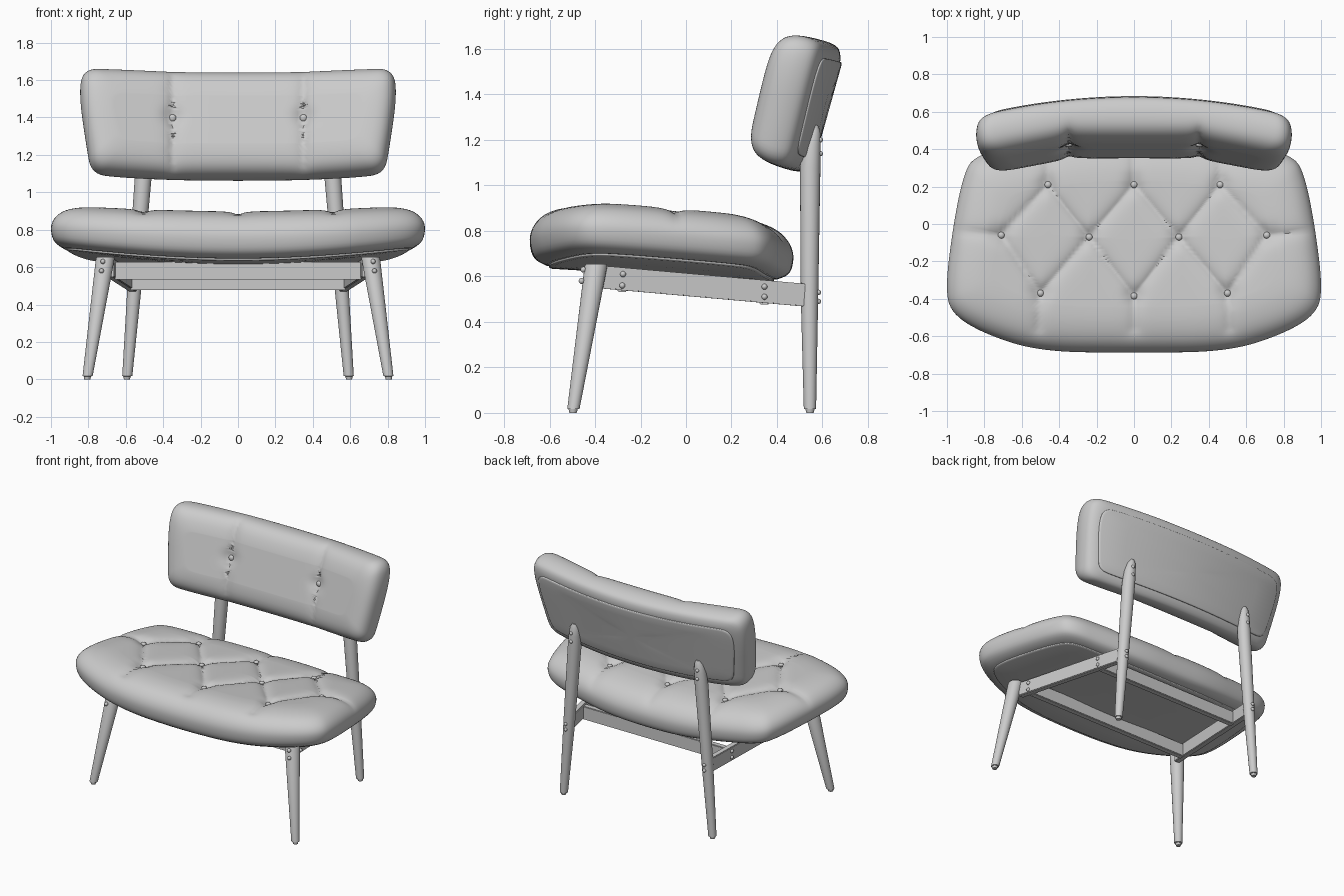
import bpy, bmesh, math
from mathutils import Vector

if "Cube" in bpy.data.objects:
    bpy.data.objects.remove(bpy.data.objects["Cube"])

grey = bpy.data.materials.new("soft_grey")
grey.use_nodes = True
GREY = (0.6, 0.6, 0.6, 1)
grey.diffuse_color = GREY
grey.node_tree.nodes["Principled BSDF"].inputs["Base Color"].default_value = GREY


def finish(name, bm, angle=40):
    bmesh.ops.recalc_face_normals(bm, faces=bm.faces)
    mesh = bpy.data.meshes.new(name)
    bm.to_mesh(mesh)
    bm.free()
    mesh.materials.append(grey)
    ob = bpy.data.objects.new(name, mesh)
    bpy.context.collection.objects.link(ob)
    bpy.ops.object.select_all(action='DESELECT')
    bpy.context.view_layer.objects.active = ob
    ob.select_set(True)
    bpy.ops.object.shade_smooth_by_angle(angle=math.radians(angle))
    return ob


def soften(points, closed, rounds=4):
    """Corner-cutting curve through a control polygon."""
    pts = [Vector(p) for p in points]
    for _ in range(rounds):
        ends = zip(pts, pts[1:] + pts[:1]) if closed else zip(pts, pts[1:])
        cut = [q for a, b in ends for q in (a.lerp(b, .25), a.lerp(b, .75))]
        pts = cut if closed else [pts[0]] + cut[1:-1] + [pts[-1]]
    return pts


def resample(pts, n):
    """Even spacing around a closed curve."""
    loop = pts + pts[:1]
    lengths = [(b - a).length for a, b in zip(loop, loop[1:])]
    step, out, i, start = sum(lengths) / n, [], 0, 0
    for k in range(n):
        while start + lengths[i] < k * step:
            start += lengths[i]
            i += 1
        out.append(loop[i].lerp(loop[i + 1], (k * step - start) / lengths[i]))
    return out


def symmetric(half):
    return half + [(-x, y) for x, y in reversed(half) if x > 0]


def skin(bm, rings):
    """Join rings of vertices; a ring of one vertex closes an end."""
    for a, b in zip(rings, rings[1:]):
        n = max(len(a), len(b))
        for i in range(n):
            j = (i + 1) % n
            if len(a) == 1:
                bm.faces.new((a[0], b[i], b[j]))
            elif len(b) == 1:
                bm.faces.new((a[i], a[j], b[0]))
            else:
                bm.faces.new((a[i], a[j], b[j], b[i]))


def pad(name, outline, profile, place, n, fill):
    """Pillow: outline inset by the (inset, height) profile, then filled in rings."""
    ring = resample(soften(symmetric(outline), True), n)
    ys = [p.y for p in ring]
    cy, hh = (max(ys) + min(ys)) / 2, (max(ys) - min(ys)) / 2
    hw = max(p.x for p in ring)
    levels = [(1 - d / hw, 1 - d / hh, h) for d, h in soften(profile, False, 2)]
    low, top = levels[0], levels[-1]
    levels = ([(low[0] * k / 8, low[1] * k / 8, low[2]) for k in range(8)] + levels
              + [(top[0] * k / fill, top[1] * k / fill, top[2]) for k in range(fill - 1, -1, -1)])
    bm = bmesh.new()
    rings = []
    for sx, sy, h in levels:
        pts = ring if sx > 0 else [Vector((0, cy))]
        rings.append([bm.verts.new(place(p.x * sx, cy + (p.y - cy) * sy, h)) for p in pts])
    skin(bm, rings)
    return finish(name, bm, 50)


def tuft(x, y, seams, buttons, width):
    """Depth of the stitched creases and button dimples."""
    p, best = Vector((x, y)), 9
    for a, b in seams:
        a, d = Vector(a), Vector(b) - Vector(a)
        t = min(1, max(0, (p - a).dot(d) / d.length_squared))
        best = min(best, (p - a - d * t).length)
    near = min((p - Vector(b)).length for b in buttons)
    return .022 * math.exp(-best / width) + .018 * math.exp(-(near / .05) ** 2)


def ball(name, pos, r, squash=(1, 1, 1)):
    bm = bmesh.new()
    bmesh.ops.create_uvsphere(bm, u_segments=16, v_segments=8, radius=r)
    bmesh.ops.scale(bm, vec=squash, verts=bm.verts)
    bmesh.ops.translate(bm, vec=pos, verts=bm.verts)
    return finish(name, bm)


def turned(name, stations, sides=24):
    """Round tapered post through (x, y, z, radius) stations."""
    bm = bmesh.new()
    rings = [[bm.verts.new((x + r * math.cos(k * math.tau / sides),
                            y + r * math.sin(k * math.tau / sides), z))
              for k in range(sides)] for x, y, z, r in stations]
    skin(bm, rings)
    bm.faces.new(rings[0])
    bm.faces.new(rings[-1])
    return finish(name, bm)


def board(name, a, b, height, thick):
    """Plank standing on edge between two centre points."""
    a, b = Vector(a), Vector(b)
    side = (b - a).cross(Vector((0, 0, 1))).normalized() * thick / 2
    up = Vector((0, 0, height / 2))
    bm = bmesh.new()
    ends = [[bm.verts.new(p + s * side + u * up) for s, u in ((1, 1), (1, -1), (-1, -1), (-1, 1))]
            for p in (a, b)]
    skin(bm, ends)
    for e in ends:
        bm.faces.new(e)
    bmesh.ops.bevel(bm, geom=bm.edges[:], offset=.004, segments=2, affect='EDGES')
    return finish(name, bm)


# Seat: dished cushion with diamond tufting
back_row = [(-.46, .21), (0, .21), (.46, .21)]
mid_row = [(-.71, -.06), (-.24, -.07), (.24, -.07), (.71, -.06)]
front_row = [(-.5, -.37), (0, -.385), (.5, -.37)]
seat_buttons = back_row + mid_row + front_row
seat_seams = [(p, mid_row[i + k]) for row in (back_row, front_row)
              for i, p in enumerate(row) for k in (0, 1)]
seat_seams += [(p, (p[0], .42)) for p in back_row]
seat_seams += [(p, (p[0] * 1.02, -.56)) for p in front_row]
seat_seams += [(p, (math.copysign(.99, p[0]), -.035)) for p in (mid_row[0], mid_row[-1])]


def seat_place(x, y, h):
    bottom = .61 - .06 * y + .075 * (x / .95) ** 2
    top = .895 - .07 * (y + .4) + .042 * (x / .9) ** 2
    z = bottom + (top - bottom) * h
    if h > .5:
        z -= tuft(x, y, seat_seams, seat_buttons, .03) * (2 * h - 1)
    return Vector((x, y, z))


seat_outline = [(0, -.69), (.5, -.685), (.8, -.59), (.98, -.48), (1.01, -.34), (.97, -.02),
                (.92, .24), (.86, .37), (.6, .42), (.3, .47), (0, .475)]
seat_profile = [(.075, 0), (.015, .1), (-.002, .4), (.012, .62), (.05, .8), (.1, .91),
                (.17, .98), (.24, 1)]
pad("seat_cushion", seat_outline, seat_profile, seat_place, 240, 40)
pad("seat_base_panel", seat_outline, [(.09, .03), (.085, -.03), (.1, -.045)], seat_place, 120, 4)
for p in seat_buttons:
    ball("seat_button", seat_place(*p, 1) + Vector((0, 0, .008)), .018, (1, 1, .7))

# Backrest: tilted, curved cushion with two stitched lines
TILT = math.radians(15.6)
back_buttons = [(-.35, .017), (.35, .017)]
back_seams = [((x, -.3), (x, .3)) for x, _ in back_buttons]


def back_place(x, v, h):
    rear = .237 - .09 * (x / .78) ** 2
    face = .005 - .075 * max(0, abs(x) - .33) / .37
    w = rear + (face - rear) * h
    if h > .5:
        w += tuft(x, v, back_seams, back_buttons, .025) * (2 * h - 1)
    v += 1.445
    return Vector((x, math.sin(TILT) * v + math.cos(TILT) * w,
                   math.cos(TILT) * v - math.sin(TILT) * w))


back_outline = [(0, .295), (.7, .295), (.83, .285), (.852, .15), (.81, -.15), (.785, -.28),
                (.66, -.295), (0, -.295)]
back_profile = [(.06, 0), (.012, .08), (-.002, .35), (.01, .65), (.04, .84), (.09, .95), (.16, 1)]
pad("backrest_cushion", back_outline, back_profile, back_place, 240, 30)
pad("backrest_rear_panel", back_outline, [(.075, .04), (.07, -.03), (.085, -.045)], back_place, 120, 4)
for p in back_buttons:
    ball("backrest_button", back_place(*p, 1) + Vector((0, -.008, 0)), .02, (1, .7, 1))

# Frame: legs, side rails and screws, mirrored left and right
for s, side in ((1, "left"), (-1, "right")):
    turned("front_leg_" + side, [
        (s * .806, -.497, 0, .016), (s * .805, -.496, .016, .02), (s * .804, -.495, .018, .027),
        (s * .71, -.396, .645, .05), (s * .709, -.395, .655, .046)])
    turned("rear_leg_" + side, [
        (s * .594, .545, 0, .016), (s * .593, .545, .016, .02), (s * .592, .545, .018, .027),
        (s * .553, .543, .5, .038), (s * .507, .546, 1.08, .045), (s * .5, .552, 1.18, .04),
        (s * .495, .56, 1.24, .03), (s * .493, .566, 1.265, .014)])
    board("side_rail_" + side, (s * .685, -.37, .597), (s * .56, .53, .517), .1, .042)
    for z in (.63, .58):
        ball("front_leg_screw", (s * (.727 + (.6 - z) * .15), -.4 - (.655 - z) * .16 - .047, z), .013)
    for z in (.53, .49):
        ball("rear_leg_screw", (s * .553, .582, z), .012)
    for z in (1.2, 1.14):
        ball("backrest_screw", (s * .503, .59, z), .012)
    for x, y, z in ((.694, -.277, .61), (.694, -.28, .56), (.607, .345, .555), (.607, .345, .51)):
        ball("rail_screw", (s * x, y, z), .013)

# Cross bars under the seat
board("front_cross_bar", (-.66, -.28, .58), (.66, -.28, .58), .095, .042)
board("rear_cross_bar", (-.575, .345, .525), (.575, .345, .525), .095, .042)
